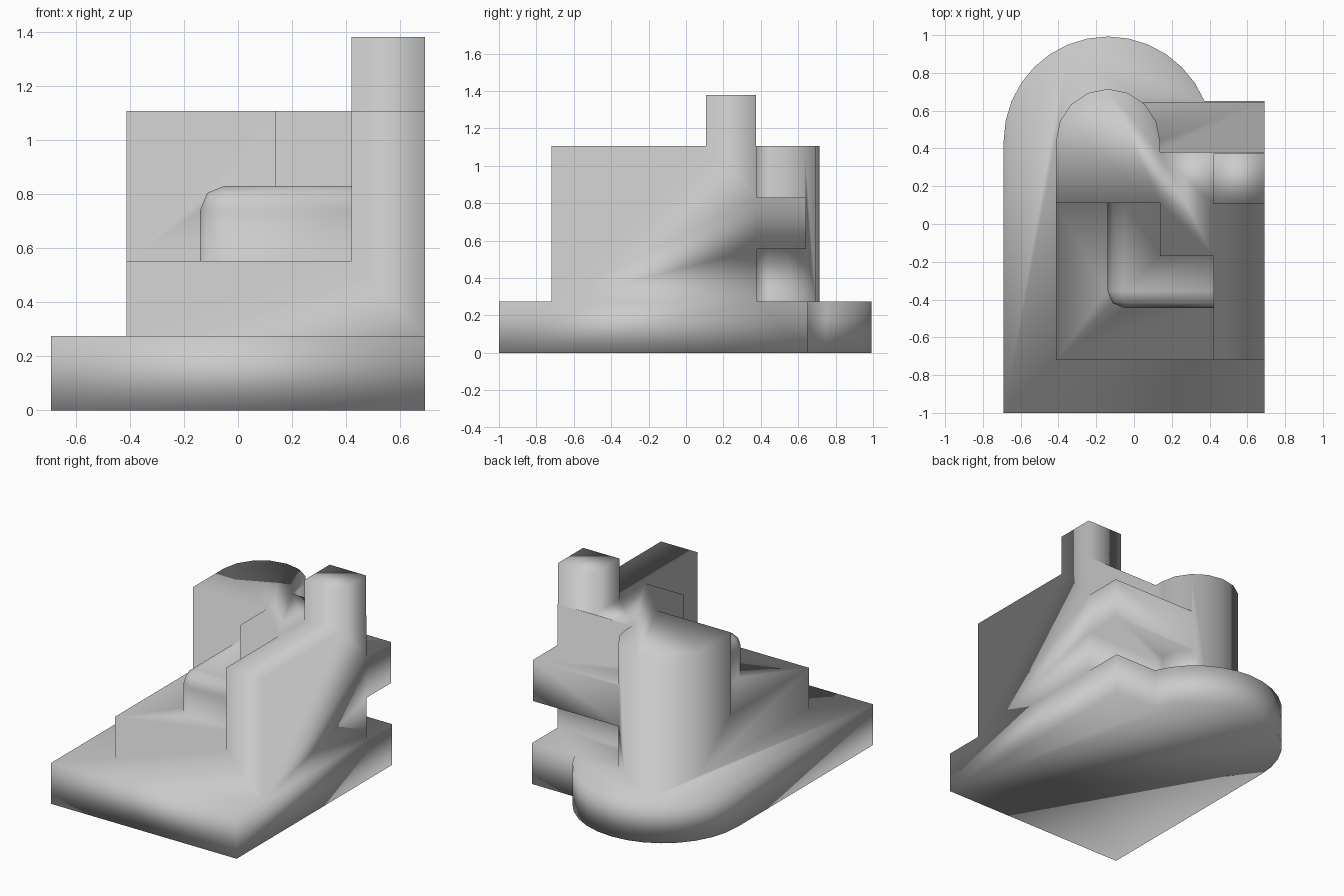
import bpy, bmesh
from math import cos, sin, radians

if "Cube" in bpy.data.objects:
    bpy.data.objects.remove(bpy.data.objects["Cube"])

X, CX, CY = 0.69, -0.1375, 0.44   # half width, centre of the rounded ends


def prism(name, outline, z0, z1):
    """Extrude a closed xy outline between two heights."""
    bm = bmesh.new()
    face = bm.faces.new([bm.verts.new((x, y, z0)) for x, y in outline])
    ext = bmesh.ops.extrude_face_region(bm, geom=[face])
    top = [v for v in ext["geom"] if isinstance(v, bmesh.types.BMVert)]
    bmesh.ops.translate(bm, verts=top, vec=(0, 0, z1 - z0))
    bmesh.ops.recalc_face_normals(bm, faces=bm.faces)
    mesh = bpy.data.meshes.new(name)
    bm.to_mesh(mesh)
    bm.free()
    obj = bpy.data.objects.new(name, mesh)
    bpy.context.collection.objects.link(obj)
    return obj


def box(name, x0, x1, y0, y1, z0, z1):
    return prism(name, [(x0, y0), (x1, y0), (x1, y1), (x0, y1)], z0, z1)


def arc(r, a0, a1, n):
    angles = [radians(a0 + (a1 - a0) * i / n) for i in range(n + 1)]
    return [(CX + r * cos(a), CY + r * sin(a)) for a in angles]


# base plate with rounded back
body = prism("stepped_block",
             [(-X, -1), (X, -1), (X, 0.65)] + arc(0.5525, 22.5, 180, 14) + [(-X, 0)],
             0, 0.275)

# full-height side wall, inner shoulder and round tower
tower = prism("wall_and_tower",
              [(0.42, -0.72), (X, -0.72), (X, 0.38), (0.1375, 0.38)]
              + arc(0.275, 0, 180, 8)
              + [(-0.4125, 0.11), (0.1375, 0.11), (0.1375, -0.17), (0.42, -0.17)],
              0.1, 1.107)

# low step in front of the tower
low_step = box("low_step", -0.4125, 0.5, -0.72, 0.2, 0.1, 0.552)

# upper step, its three edges at the free corner rounded
upper_step = box("upper_step", -0.14, 0.5, -0.445, 0.25, 0.1, 0.83)
bm = bmesh.new()
bm.from_mesh(upper_step.data)
corner = min(bm.verts, key=lambda v: v.co.x + v.co.y - v.co.z)
bmesh.ops.bevel(bm, geom=list(corner.link_edges), offset=0.09, segments=2,
                profile=0.5, affect='EDGES')
bm.to_mesh(upper_step.data)
bm.free()

# raised post and overhanging back slab
post = box("post", 0.42, X, 0.107, 0.374, 0.9, 1.38)
slab = box("back_slab", -0.05, X, 0.3, 0.642, 0.555, 0.83)

# weld all parts into one body
bpy.context.view_layer.objects.active = body
for part in (tower, low_step, upper_step, post, slab):
    mod = body.modifiers.new(part.name, 'BOOLEAN')
    mod.operation, mod.solver, mod.object = 'UNION', 'EXACT', part
    bpy.ops.object.modifier_apply(modifier=mod.name)
    bpy.data.objects.remove(part)

# clean flat faces, then soft shading over the whole body
bm = bmesh.new()
bm.from_mesh(body.data)
bmesh.ops.remove_doubles(bm, verts=bm.verts, dist=0.0005)
bmesh.ops.dissolve_limit(bm, angle_limit=radians(1), verts=bm.verts, edges=bm.edges)
for f in bm.faces:
    f.smooth = True
bm.to_mesh(body.data)
bm.free()
